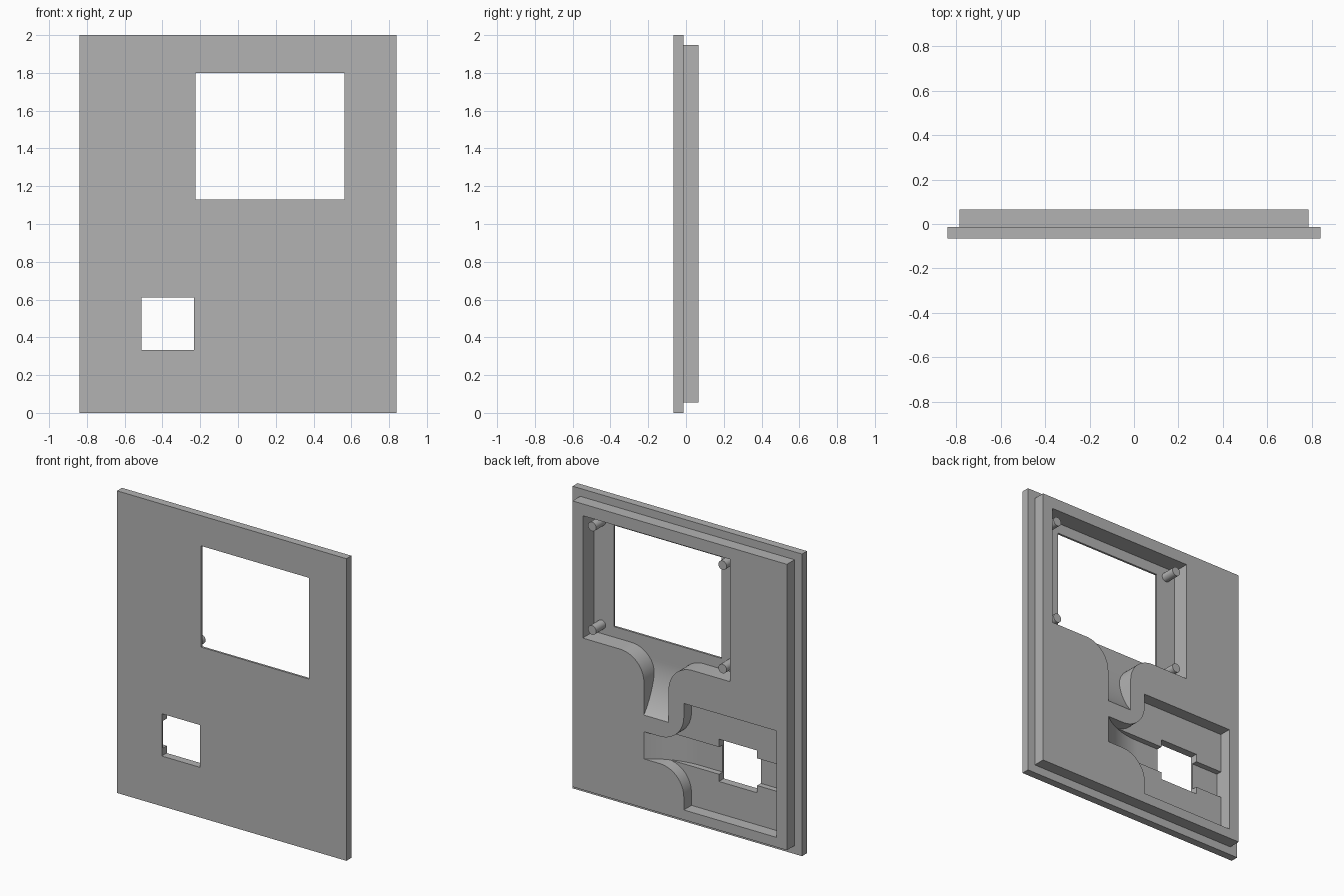
import bpy, bmesh, math

cube = bpy.data.objects.get("Cube")
if cube:
    bpy.data.objects.remove(cube, do_unlink=True)

grey = bpy.data.materials.new("neutral_grey")
grey.use_nodes = True
grey.diffuse_color = (0.45, 0.45, 0.45, 1)
grey.node_tree.nodes["Principled BSDF"].inputs["Base Color"].default_value = (0.45, 0.45, 0.45, 1)

BACK, STEP, FLOOR, FRONT = 0.066, -0.014, -0.052, -0.066
ABOVE = 0.1          # cutters rise past the back face
FILLET = 0.175
CHANNEL = 0.09       # half width of both cable channels


def prism(name, points, place, lo, hi):
    """Extrude a closed 2D outline; place(a, b, h) gives the 3D position."""
    bm = bmesh.new()
    rings = [[bm.verts.new(place(a, b, h)) for a, b in points] for h in (lo, hi)]
    bm.faces.new(rings[0])
    bm.faces.new(rings[1])
    n = len(points)
    for i in range(n):
        j = (i + 1) % n
        bm.faces.new((rings[0][i], rings[0][j], rings[1][j], rings[1][i]))
    bmesh.ops.recalc_face_normals(bm, faces=bm.faces)
    mesh = bpy.data.meshes.new(name)
    bm.to_mesh(mesh)
    bm.free()
    mesh.materials.append(grey)
    obj = bpy.data.objects.new(name, mesh)
    bpy.context.collection.objects.link(obj)
    return obj


def upright(a, b, h):
    return (a, h, b)


def box(name, x0, x1, y0, y1, z0, z1):
    return prism(name, [(x0, z0), (x1, z0), (x1, z1), (x0, z1)], upright, y0, y1)


def combine(target, tool, operation):
    """Boolean the tool into the target and discard the tool."""
    mod = target.modifiers.new("bool", "BOOLEAN")
    mod.operation, mod.solver, mod.object = operation, "EXACT", tool
    graph = bpy.context.evaluated_depsgraph_get()
    graph.update()
    mesh = bpy.data.meshes.new_from_object(target.evaluated_get(graph))
    target.modifiers.clear()
    target.data = mesh
    bpy.data.objects.remove(tool, do_unlink=True)
    return target


def funnel(length):
    """Channel outline (across, along) flaring into a pocket with round corners."""
    side = [(CHANNEL, 0)]
    for i in range(17):
        a = math.pi / 2 * i / 16
        side.append((CHANNEL + FILLET * (1 - math.cos(a)), length - FILLET * (1 - math.sin(a))))
    side.append((CHANNEL + FILLET, length + 0.05))
    return side + [(-c, t) for c, t in reversed(side)]


def ramp(run, reach):
    """Depth profile (along, y) curving from the back face down to the floor."""
    drop = BACK - FLOOR
    radius = (run * run + drop * drop) / (2 * drop)
    swing = math.asin(run / radius)
    arc = []
    for i in range(21):
        a = swing * (1 - i / 20)
        arc.append((run - radius * math.sin(a), FLOOR + radius * (1 - math.cos(a))))
    return arc + [(reach, FLOOR), (reach, ABOVE), (0, ABOVE)]


# Stepped panel body
body = box("panel", -0.84, 0.84, FRONT, STEP, 0, 2)
combine(body, box("rear_block", -0.785, 0.785, STEP - 0.02, BACK, 0.055, 1.948), "UNION")

# Display pocket and its flared channel
mid_x, start_z = 0.172, 0.67
pocket = box("display_pocket", -0.367, 0.71, FLOOR, ABOVE, 1.06, 1.87)
flare = prism("display_channel", funnel(0.39),
              lambda a, b, h: (mid_x + a, h, start_z + b), FLOOR - 0.005, ABOVE)
slope = prism("display_ramp", ramp(0.33, 0.6),
              lambda a, b, h: (h, b, start_z + a), -0.5, 0.9)
combine(flare, slope, "INTERSECT")
combine(pocket, flare, "UNION")
combine(body, pocket, "DIFFERENCE")

# Lower pocket with flared channel and a deeper slot
mid_z, start_x = 0.47, 0.26
lower = box("lower_pocket", -0.71, -0.03, STEP, ABOVE, 0.12, 0.825)
slot = box("slot", -0.71, start_x + 0.01, FLOOR, ABOVE - 0.01, mid_z - CHANNEL, mid_z + CHANNEL)
flare = prism("lower_channel", funnel(0.29),
              lambda a, b, h: (start_x - b, h, mid_z + a), STEP, ABOVE)
for part in (slot, flare):
    slope = prism("lower_ramp", ramp(0.33, 1.2),
                  lambda a, b, h: (start_x - a, b, h), -0.1, 1.1)
    combine(part, slope, "INTERSECT")
for part in (lower, flare, slot):
    combine(body, part, "DIFFERENCE")

# Openings through the front
combine(body, box("display_window", -0.225, 0.565, -0.2, 0.2, 1.13, 1.8), "DIFFERENCE")
combine(body, box("small_window", -0.512, -0.232, -0.2, 0.2, 0.332, 0.612), "DIFFERENCE")

# Mounting posts in the display pocket corners
circle = [(0.03 * math.cos(math.tau * i / 24), 0.03 * math.sin(math.tau * i / 24)) for i in range(24)]
parts = [body]
for side, x in (("right", -0.3), ("left", 0.655)):
    for level, z in (("lower", 1.12), ("upper", 1.805)):
        parts.append(prism(f"post_{level}_{side}", [(x + a, z + b) for a, b in circle],
                           upright, FLOOR - 0.005, 0.047))

# Smooth the curved walls, keep edges crisp
for obj in bpy.context.selected_objects:
    obj.select_set(False)
for obj in parts:
    obj.select_set(True)
bpy.context.view_layer.objects.active = body
bpy.ops.object.shade_smooth_by_angle(angle=math.radians(30))
